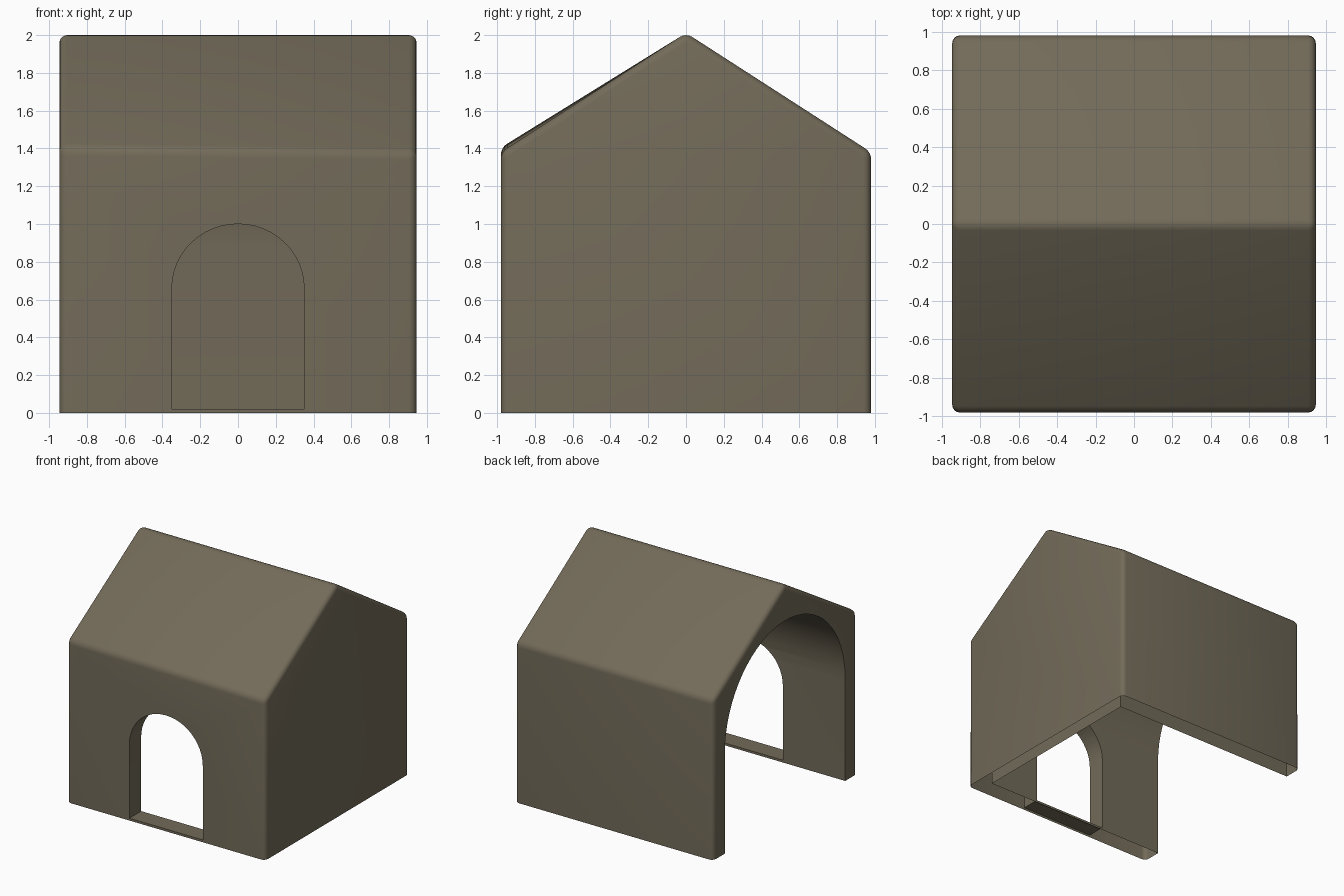
import bpy, bmesh, math
from mathutils import Vector

if "Cube" in bpy.data.objects:
    bpy.data.objects.remove(bpy.data.objects["Cube"])

mat = bpy.data.materials.new("warm grey brown")
mat.diffuse_color = (0.17, 0.146, 0.1, 1)
mat.use_nodes = True
mat.node_tree.nodes["Principled BSDF"].inputs["Base Color"].default_value = mat.diffuse_color


def prism(name, pts, to3d, sweep):
    """Extrude a 2D profile along a sweep vector."""
    bm = bmesh.new()
    face = bm.faces.new([bm.verts.new(to3d(a, b)) for a, b in pts])
    ext = bmesh.ops.extrude_face_region(bm, geom=[face])
    moved = [g for g in ext["geom"] if isinstance(g, bmesh.types.BMVert)]
    bmesh.ops.translate(bm, verts=moved, vec=Vector(sweep))
    bmesh.ops.recalc_face_normals(bm, faces=bm.faces[:])
    me = bpy.data.meshes.new(name)
    bm.to_mesh(me)
    bm.free()
    me.materials.append(mat)
    ob = bpy.data.objects.new(name, me)
    bpy.context.collection.objects.link(ob)
    return ob


def arch(half, base, spring, rise, n):
    """Profile of an upright arch: straight sides and a round head."""
    head = [(half * math.cos(math.pi * i / n), spring + rise * math.sin(math.pi * i / n))
            for i in range(n + 1)]
    return [(-half, base), (half, base)] + head


# Gabled house body, ridge along x
HX, HY = 0.945, 0.98
house = prism("house_shell",
              [(-HY, 0), (HY, 0), (HY, 1.38), (0, 2.0115), (-HY, 1.38)],
              lambda a, b: (-HX, a, b), (2 * HX, 0, 0))

# Round every edge except those on the ground
bm = bmesh.new()
bm.from_mesh(house.data)
edges = [e for e in bm.edges if max(v.co.z for v in e.verts) > 0.1]
bmesh.ops.bevel(bm, geom=edges, offset=0.04, offset_type='OFFSET', segments=4,
                profile=0.5, affect='EDGES', clamp_overlap=True)
bm.to_mesh(house.data)
bm.free()

# Cutters: barrel vault open to the left end, arched door in the front
vault = prism("vault_cutter", arch(0.82, -0.5, 0.875, 0.82, 32),
              lambda a, b: (-2, a, b), (2.83, 0, 0))
door = prism("door_cutter", arch(0.35, 0.02, 0.66, 0.34, 24),
             lambda a, b: (a, -2, b), (0, 1.6, 0))

bpy.context.view_layer.objects.active = house
for cutter in (vault, door):
    m = house.modifiers.new(cutter.name, 'BOOLEAN')
    m.operation = 'DIFFERENCE'
    m.solver = 'EXACT'
    m.object = cutter
    bpy.ops.object.modifier_apply(modifier=m.name)
for cutter in (vault, door):
    bpy.data.objects.remove(cutter)

# Leave the wall bottoms open, lift the front eave slightly toward the left
bm = bmesh.new()
bm.from_mesh(house.data)
bottom = [f for f in bm.faces if all(abs(v.co.z) < 1e-3 for v in f.verts)]
bmesh.ops.delete(bm, geom=bottom, context='FACES_ONLY')
for v in bm.verts:
    if v.co.y < -0.88 and v.co.z > 1.25:
        v.co.z += 0.012 * (1 - v.co.x / HX)
bm.to_mesh(house.data)
bm.free()

bpy.ops.object.select_all(action='DESELECT')
house.select_set(True)
bpy.ops.object.shade_smooth_by_angle(angle=math.radians(35))
